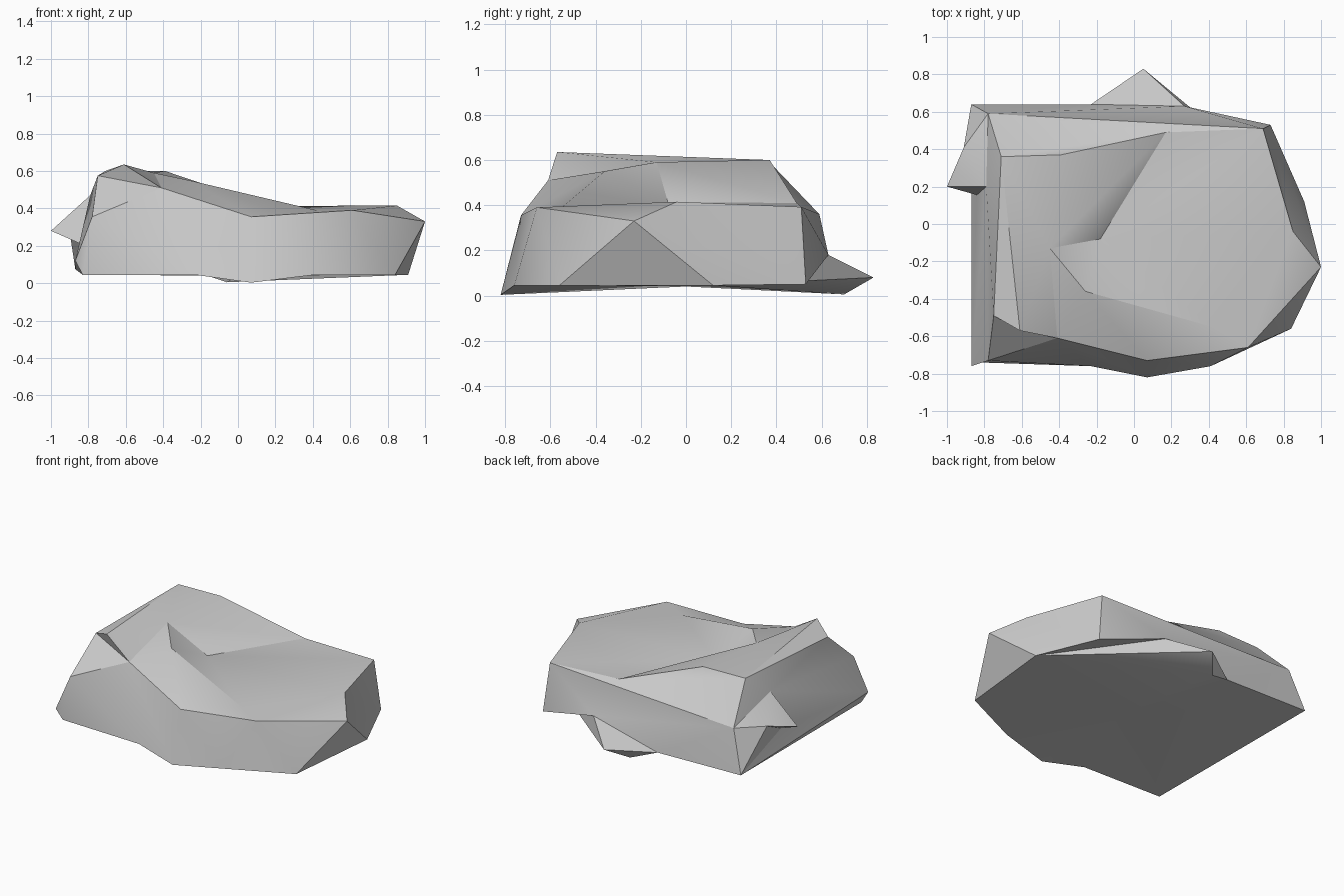
import bpy
import bmesh
import math

cube = bpy.data.objects.get("Cube")
if cube:
    bpy.data.objects.remove(cube, do_unlink=True)

bm = bmesh.new()
corner = {}


def place(**points):
    """Add named corners of the rock."""
    for name, co in points.items():
        corner[name] = bm.verts.new(co)


def fan(centre, ring):
    """Triangles around one corner, following a path of neighbours."""
    names = ring.split()
    for a, b in zip(names, names[1:]):
        bm.faces.new([corner[centre], corner[a], corner[b]])


# Foot of the rock
place(foot_left=(-.83, -.74, .045), foot_front=(-.23, -.76, .045),
      keel=(.07, -.82, .003), foot_mid=(.41, -.76, .045),
      foot_right=(.84, -.56, .045), foot_side=(.91, .12, .045),
      foot_back=(.73, .53, .05), foot_rear=(-.23, .64, .062),
      foot_heel=(-.87, .64, .075), underside=(0, 0, .04))

# Shoulders, where walls meet the top
place(sh_left=(-.75, -.49, .575), sh_front=(-.41, -.61, .51),
      sh_dip=(.07, -.73, .355), sh_right=(.61, -.66, .39),
      sh_side=(.85, -.04, .415), sh_back=(.69, .51, .392),
      sh_heel=(-.78, .59, .36), sh_high=(-.71, .36, .6),
      cheek=(-.78, -.73, .355), jaw=(-.87, -.76, .12), nose=(1, -.23, .33))

# Crown and the notch cut into it
place(peak=(-.61, -.57, .635), crest=(-.39, .37, .6),
      notch_top=(-.45, -.13, .59), notch_back=(.17, .49, .41),
      notch_floor=(-.18, -.08, .412), notch_front=(-.26, -.36, .55),
      notch_end=(.42, -.55, .39))

# Spur on the left end and spike at the back
place(spur_root=(-.79, .2, .47), spur_edge=(-.91, .41, .34),
      spur_tip=(-1, .2, .28), spur_under=(-.84, .155, .21),
      spike_root=(.27, .63, .18), spike_tip=(.05, .83, .08),
      spike_under=(-.06, .70, .005))

# Walls
fan("cheek", "sh_left sh_front foot_front foot_left jaw")
fan("keel", "foot_front sh_front sh_dip foot_mid")
fan("sh_right", "sh_dip foot_mid foot_right")
fan("nose", "sh_right foot_right foot_side foot_back sh_side sh_right")
fan("sh_heel", "spur_edge foot_heel foot_rear spike_root sh_back notch_back sh_high")

# Spur
fan("spur_root", "sh_high sh_heel spur_edge spur_tip spur_under jaw cheek sh_left sh_high")
fan("spur_under", "spur_tip spur_edge foot_heel jaw")

# Spike
fan("spike_root", "sh_back foot_back foot_side spike_tip foot_rear")
fan("spike_under", "foot_side spike_tip foot_rear")

# Crown
fan("sh_side", "foot_back sh_back notch_floor notch_end sh_right")
fan("peak", "sh_left sh_front notch_top sh_high sh_left")
fan("notch_front", "notch_top notch_floor notch_end sh_dip sh_front notch_top")
fan("notch_back", "sh_high crest notch_top notch_floor sh_back")
fan("crest", "notch_top sh_high")
fan("notch_end", "sh_dip sh_right")

# Underside
fan("jaw", "foot_left foot_heel")
fan("underside", "foot_left foot_front keel foot_mid foot_right foot_side "
                 "spike_under foot_rear foot_heel foot_left")

bmesh.ops.recalc_face_normals(bm, faces=bm.faces)
mesh = bpy.data.meshes.new("rock")
bm.to_mesh(mesh)
bm.free()

# Stone colour
stone = bpy.data.materials.new("stone grey")
stone.use_nodes = True
grey = (.6, .6, .6, 1)
stone.diffuse_color = grey
stone.node_tree.nodes["Principled BSDF"].inputs["Base Color"].default_value = grey
mesh.materials.append(stone)

rock = bpy.data.objects.new("rock", mesh)
bpy.context.collection.objects.link(rock)
bpy.ops.object.select_all(action="DESELECT")
rock.select_set(True)
bpy.context.view_layer.objects.active = rock
bpy.ops.object.shade_smooth_by_angle(angle=math.radians(30))
